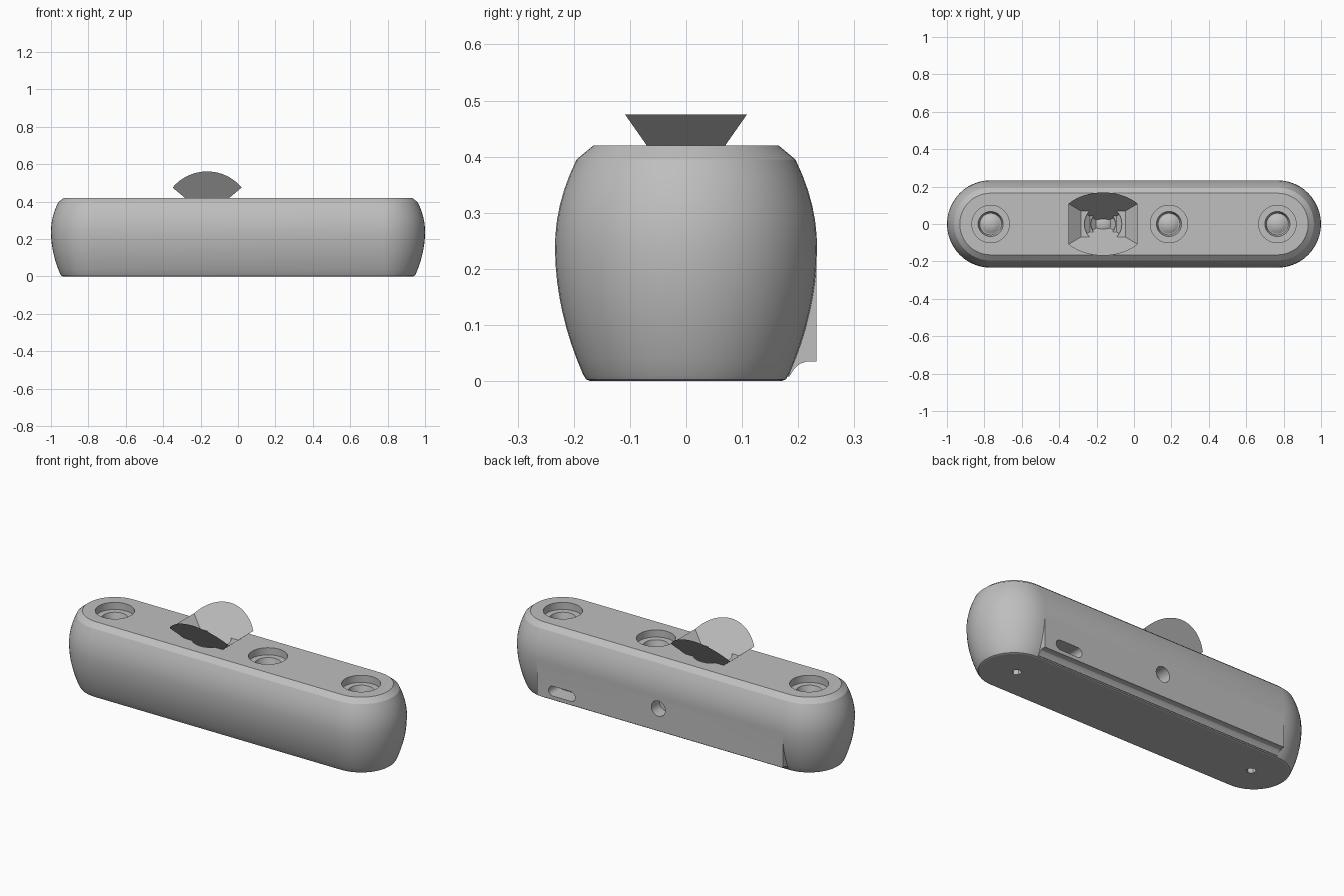
import bpy, bmesh
from math import sin, cos, pi, radians
from mathutils import Matrix, Vector

cube = bpy.data.objects.get("Cube")
if cube:
    bpy.data.objects.remove(cube, do_unlink=True)

grey = bpy.data.materials.new("plain_grey")
grey.use_nodes = True
grey.diffuse_color = (0.52, 0.52, 0.52, 1)
grey.node_tree.nodes["Principled BSDF"].inputs["Base Color"].default_value = grey.diffuse_color


def finish(name, bm):
    bmesh.ops.remove_doubles(bm, verts=bm.verts, dist=1e-5)
    bmesh.ops.recalc_face_normals(bm, faces=bm.faces)
    mesh = bpy.data.meshes.new(name)
    bm.to_mesh(mesh)
    bm.free()
    mesh.materials.append(grey)
    ob = bpy.data.objects.new(name, mesh)
    bpy.context.collection.objects.link(ob)
    return ob


def loft(name, profile, spine=0, steps=24, matrix=Matrix()):
    """Stack rounded-end outlines; a zero spine gives a turned part."""
    bm = bmesh.new()
    rings = []
    for r, z in profile:
        ring = []
        for side in (1, -1):
            for i in range(steps + 1):
                a = pi * i / steps - pi / 2
                p = Vector((side * (spine + r * cos(a)), side * r * sin(a), z))
                ring.append(bm.verts.new(matrix @ p))
        rings.append(ring)
    n = len(rings[0])
    for low, high in zip(rings, rings[1:]):
        for i in range(n):
            j = (i + 1) % n
            bm.faces.new((low[i], low[j], high[j], high[i]))
    bm.faces.new(rings[0])
    bm.faces.new(rings[-1])
    return finish(name, bm)


def boolean(target, other, operation):
    mod = target.modifiers.new(operation, "BOOLEAN")
    mod.operation = operation
    mod.solver = "EXACT"
    mod.object = other
    bpy.context.view_layer.objects.active = target
    bpy.ops.object.modifier_apply(modifier=mod.name)
    bpy.data.objects.remove(other, do_unlink=True)


# Barrel-sided body with a chamfered top
SPINE, WIDEST, WAIST = 0.7665, 0.2335, 0.24
profile = [(0.17, 0), (0.178, 0.003)]
for i in range(15):
    z = 0.012 + (0.395 - 0.012) * i / 14
    bulge = 0.96 if z < WAIST else 1.6
    profile.append((WIDEST - bulge * (z - WAIST) ** 2, z))
profile.append((0.165, 0.42))
body = loft("body", profile, SPINE)

# Flat rear panel with a coved lower edge
bm = bmesh.new()
section = [(0.1, 0.235), (0.2325, 0.235), (0.2325, 0.035), (0.215, 0.035),
           (0.203, 0.031), (0.193, 0.022), (0.184, 0.008), (0.1, 0.008)]
face = bm.faces.new([bm.verts.new((-0.765, y, z)) for y, z in section])
grown = bmesh.ops.extrude_face_region(bm, geom=[face])["geom"]
bmesh.ops.translate(bm, vec=(1.53, 0, 0),
                    verts=[g for g in grown if isinstance(g, bmesh.types.BMVert)])
if not face.is_valid or len([f for f in bm.faces if f.calc_center_median().x < -0.76]) == 0:
    bm.faces.new([v for v in bm.verts if v.co.x < 0])
boolean(body, finish("rear_panel", bm), "UNION")

# Stepped wells in the top, each with a low dome on its floor
well = [(0, 0.362), (0.02, 0.36), (0.038, 0.354), (0.052, 0.345), (0.058, 0.345),
        (0.067, 0.38), (0.1, 0.38), (0.1, 0.46), (0, 0.46)]
EYE_X = -0.165
for x in (-SPINE, EYE_X, 0.187, SPINE):
    cutter = loft("well_cutter", well, steps=20, matrix=Matrix.Translation((x, 0, 0)))
    boolean(body, cutter, "DIFFERENCE")

# Rear slot and round socket
to_back = Matrix.Rotation(-pi / 2, 4, "X")
slot = loft("slot_cutter", [(0.0275, 0.14), (0.0275, 0.3)], 0.055, 12,
            Matrix.Translation((0.61, 0, 0.083)) @ to_back)
boolean(body, slot, "DIFFERENCE")
socket = loft("socket_cutter", [(0.043, 0.16), (0.043, 0.3)], 0, 16,
              Matrix.Translation((0.01, 0, 0.16)) @ to_back)
boolean(body, socket, "DIFFERENCE")

# Hexagonal screw holes underneath
for x in (-0.75, 0.75):
    hole = loft("screw_cutter", [(0.025, -0.05), (0.025, 0.04)], 0, 3,
                Matrix.Translation((x, 0, 0)))
    boolean(body, hole, "DIFFERENCE")

for ob in bpy.context.selected_objects:
    ob.select_set(False)
body.select_set(True)
bpy.context.view_layer.objects.active = body
bpy.ops.object.shade_smooth_by_angle(angle=radians(20))

# Open view cone: two tilted circular sectors joined by two triangles
bm = bmesh.new()
apex = bm.verts.new((EYE_X, 0, 0.32))
RADIUS, SPREAD, TILT = 0.241, radians(50), 0.7
arcs = []
for side in (-1, 1):
    arc = []
    for i in range(25):
        a = SPREAD * (i / 12 - 1)
        rise = RADIUS * cos(a)
        arc.append(bm.verts.new((EYE_X + RADIUS * sin(a), side * TILT * rise, 0.32 + rise)))
    for p, q in zip(arc, arc[1:]):
        bm.faces.new((apex, p, q))
    arcs.append(arc)
for end in (0, -1):
    bm.faces.new((apex, arcs[0][end], arcs[1][end]))
finish("view_cone", bm)
